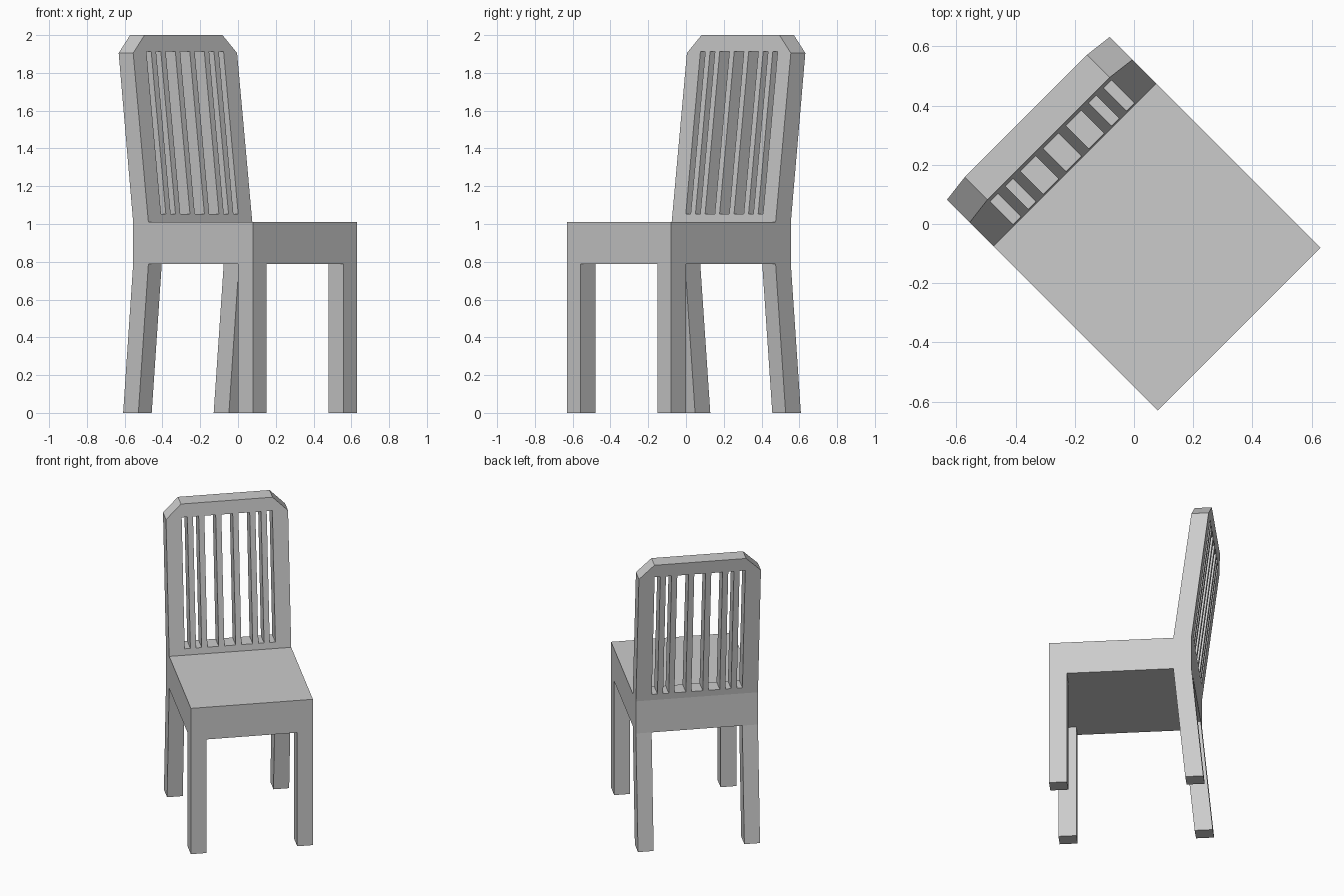
import bpy, bmesh, math

if "Cube" in bpy.data.objects:
    bpy.data.objects.remove(bpy.data.objects["Cube"])

TURN = math.radians(45)          # chair is turned on its vertical axis
W, INNER = 0.389, 0.289          # half width, inner edge of legs and slots
V_FRONT, V_LEG, V_BACK, V_REAR = -0.502, -0.389, 0.282, 0.396
Z_UNDER, Z_SEAT, Z_SHOULDER, Z_TOP = 0.787, 1.01, 1.905, 2.0


def add_object(name, mesh):
    obj = bpy.data.objects.new(name, mesh)
    obj.rotation_euler.z = TURN
    bpy.context.collection.objects.link(obj)
    return obj


def finish(bm, mesh):
    bmesh.ops.recalc_face_normals(bm, faces=bm.faces)
    bm.to_mesh(mesh)
    bm.free()


# Seat block with four legs extruded from its underside
us = [-W, -INNER, INNER, W]
vs = [V_FRONT, V_LEG, V_BACK, V_REAR]
bm = bmesh.new()
bmesh.ops.create_grid(bm, x_segments=3, y_segments=3, size=1.5)
for v in bm.verts:
    v.co = (us[round(v.co.x + 1.5)], vs[round(v.co.y + 1.5)], Z_UNDER)
under = list(bm.faces)
corners = [f for f in under
           if abs(f.calc_center_median().x) > INNER
           and not V_LEG < f.calc_center_median().y < V_BACK]
ext = bmesh.ops.extrude_face_region(bm, geom=under, use_keep_orig=True)
for g in ext["geom"]:
    if isinstance(g, bmesh.types.BMVert):
        g.co.z = Z_SEAT

legs = bmesh.ops.extrude_discrete_faces(bm, faces=corners)["faces"]
for f in legs:
    rear = f.calc_center_median().y > 0
    for v in f.verts:
        v.co.z = 0
        if rear:                 # rear legs splay backwards
            v.co.y += 0.075

# Leave the seat open where the backrest stands
covered = [f for f in bm.faces if all(v.co.z > Z_SEAT - 0.001 and
                                      v.co.y > V_BACK - 0.001 for v in f.verts)]
bmesh.ops.delete(bm, geom=covered, context="FACES_ONLY")
bmesh.ops.dissolve_limit(bm, angle_limit=0.01, verts=bm.verts, edges=bm.edges)
mesh = bpy.data.meshes.new("seat_and_legs")
finish(bm, mesh)
add_object("seat_and_legs", mesh)

# Backrest: chamfered outline with seven slots, filled and extruded
curve = bpy.data.curves.new("backrest_profile", "CURVE")
curve.dimensions = "2D"
curve.fill_mode = "BOTH"
curve.extrude = 0.5


def add_outline(points):
    s = curve.splines.new("POLY")
    s.points.add(len(points) - 1)
    for p, (x, z) in zip(s.points, points):
        p.co = (x, z, 0, 1)
    s.use_cyclic_u = True


add_outline([(-W, Z_SEAT), (W, Z_SEAT), (W, Z_SHOULDER), (0.292, Z_TOP),
             (-0.292, Z_TOP), (-W, Z_SHOULDER)])
unit = INNER / 8
for a, b in [(-8, -7), (-6, -5), (-4, -2), (-1, 1), (2, 4), (5, 6), (7, 8)]:
    a, b = a * unit, b * unit
    add_outline([(a, 1.052), (b, 1.052), (b, 1.912), (a, 1.912)])

temp = bpy.data.objects.new("backrest_profile", curve)
bpy.context.collection.objects.link(temp)
deps = bpy.context.evaluated_depsgraph_get()
mesh = bpy.data.meshes.new_from_object(temp.evaluated_get(deps))
bpy.data.objects.remove(temp)
mesh.name = "backrest"

# Stand the panel upright and lean it back
bm = bmesh.new()
bm.from_mesh(mesh)
for v in bm.verts:
    x, z, side = v.co
    base, top = (V_REAR, 0.516) if side > 0 else (V_BACK, 0.408)
    t = (z - Z_SEAT) / (Z_TOP - Z_SEAT)
    v.co = (x, base + (top - base) * t, z)
bmesh.ops.remove_doubles(bm, verts=bm.verts, dist=0.0005)
hidden = [f for f in bm.faces if all(v.co.z < Z_SEAT + 0.001 for v in f.verts)]
bmesh.ops.delete(bm, geom=hidden, context="FACES_ONLY")
finish(bm, mesh)
for p in mesh.polygons:
    p.use_smooth = False
add_object("backrest", mesh)
